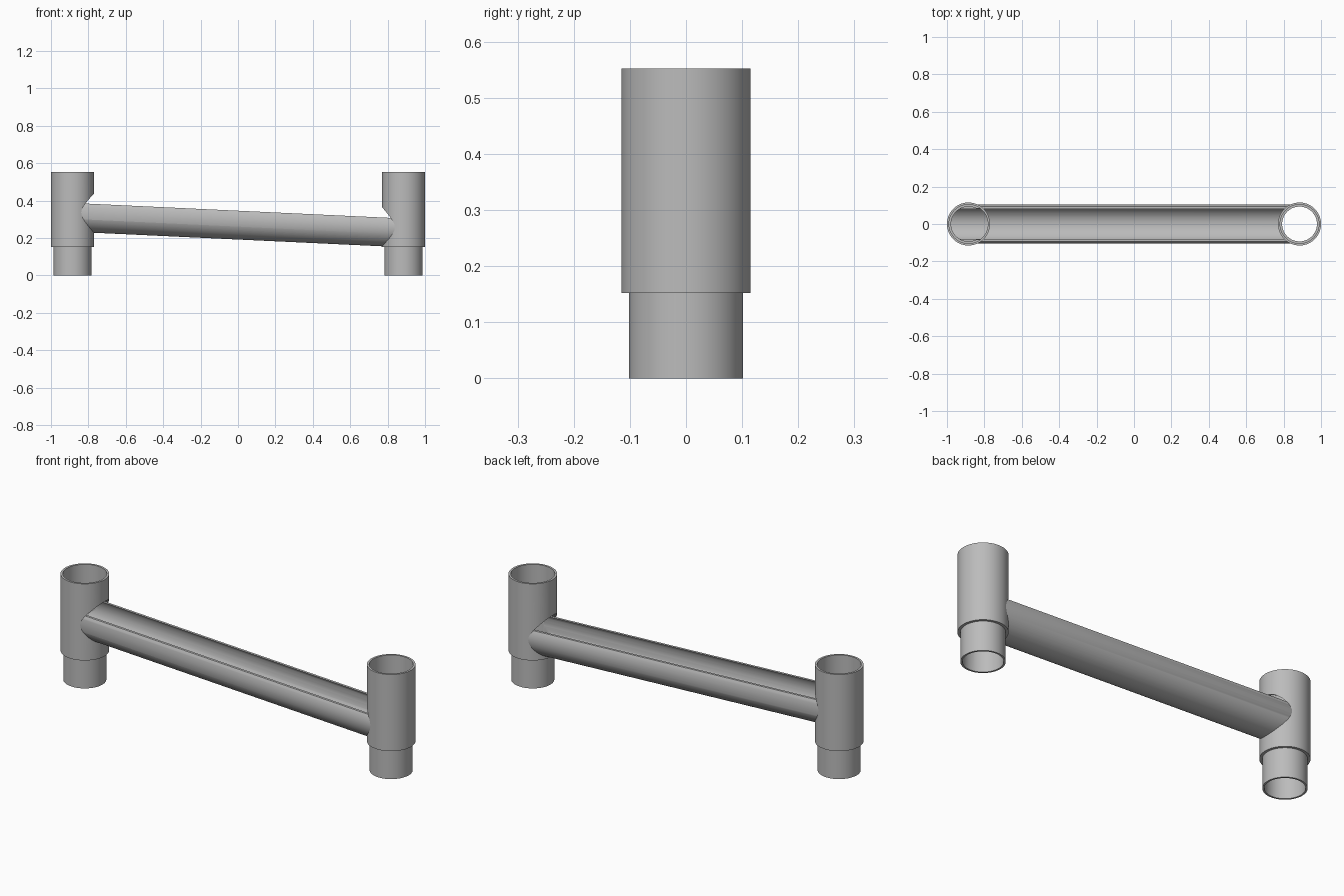
import bpy, bmesh, math
from mathutils import Vector

cube = bpy.data.objects.get("Cube")
if cube:
    bpy.data.objects.remove(cube, do_unlink=True)

POST_X = 0.885      # post centres
BORE = 0.093        # drop hole radius
TUBE = 0.105        # channel outer radius
SLOPE = -0.047      # fall of the channel per unit of x
AXIS_Z = 0.297      # channel axis height at x = 0
SEGS = 96

grey = bpy.data.materials.new("plain grey")
grey.use_nodes = True
colour = (0.5, 0.5, 0.5, 1)
grey.diffuse_color = colour
grey.node_tree.nodes["Principled BSDF"].inputs["Base Color"].default_value = colour


def make_object(name, bm, helper=False):
    bmesh.ops.recalc_face_normals(bm, faces=bm.faces)
    mesh = bpy.data.meshes.new(name)
    bm.to_mesh(mesh)
    bm.free()
    mesh.materials.append(grey)
    ob = bpy.data.objects.new(name, mesh)
    bpy.context.collection.objects.link(ob)
    if helper:
        ob.hide_render = True
        ob.hide_viewport = True
    return ob


def prism(name, points, direction, helper=False):
    """Extrude a closed outline along a direction."""
    bm = bmesh.new()
    face = bm.faces.new([bm.verts.new(p) for p in points])
    moved = bmesh.ops.extrude_face_region(bm, geom=[face], use_keep_orig=True)
    verts = [v for v in moved["geom"] if isinstance(v, bmesh.types.BMVert)]
    bmesh.ops.translate(bm, verts=verts, vec=direction)
    return make_object(name, bm, helper)


def lathe(name, x, profile):
    """Closed radius/height profile turned about a vertical axis."""
    bm = bmesh.new()
    rings = []
    for i in range(SEGS):
        a = math.tau * i / SEGS
        rings.append([bm.verts.new((x + r * math.cos(a), r * math.sin(a), z))
                      for r, z in profile])
    n = len(profile)
    for i in range(SEGS):
        a, b = rings[i], rings[(i + 1) % SEGS]
        for j in range(n):
            k = (j + 1) % n
            bm.faces.new((a[j], b[j], b[k], a[k]))
    return make_object(name, bm)


def arc(radius, start, end, steps, x):
    """Points of an arc in the y-z plane about the sloping channel axis."""
    out = []
    for i in range(steps):
        a = start + (end - start) * i / (steps - 1)
        out.append(Vector((x, radius * math.sin(a),
                           AXIS_Z + SLOPE * x - radius * math.cos(a))))
    return out


def boolean(ob, cutter, operation="DIFFERENCE"):
    mod = ob.modifiers.new(cutter.name, "BOOLEAN")
    mod.object = cutter
    mod.operation = operation
    mod.solver = "EXACT"


def smooth(ob):
    bpy.ops.object.select_all(action="DESELECT")
    ob.select_set(True)
    bpy.context.view_layer.objects.active = ob
    for mod in list(ob.modifiers):
        bpy.ops.object.modifier_apply(modifier=mod.name)
    bpy.ops.object.shade_smooth_by_angle(angle=math.radians(30))


def along(length):
    return Vector((length, 0, SLOPE * length))


# Posts: socket above, narrower spigot below, open right through
post_profile = [(BORE, 0), (0.102, 0), (0.102, 0.152), (0.115, 0.152),
                (0.115, 0.552), (0.104, 0.552), (0.104, 0.4), (BORE, 0.4)]
posts = [lathe("upper_post", -POST_X, post_profile),
         lathe("lower_post", POST_X, post_profile)]

# Round opening in the inner wall of each post
circle = arc(TUBE - 0.001, 0, math.tau, SEGS + 1, -POST_X)[:-1]
opening = prism("opening_cutter", circle, along(2 * POST_X), True)
for post in posts:
    boolean(post, opening)

# Sloping channel, open along the top
lip = 0.049


def lip_angle(radius):
    return math.pi - math.acos(lip / radius)


outer, inner = lip_angle(TUBE), lip_angle(0.094)
section = (arc(TUBE, -outer, outer, 65, -1.05)
           + arc(0.094, inner, -inner, 65, -1.05))
channel = prism("channel", section, along(1.05 + POST_X))

# Rounded end fits the upper post; the far end is cut by the lower drop hole
plan = [Vector((POST_X, -0.11, 0)), Vector((POST_X, 0.11, 0))]
for i in range(49):
    a = math.pi / 2 + math.pi * i / 48
    plan.append(Vector((-POST_X + 0.11 * math.cos(a), 0.11 * math.sin(a), 0)))
boolean(channel, prism("channel_limit", plan, Vector((0, 0, 1)), True), "INTERSECT")
hole = [Vector((POST_X + BORE * math.cos(math.tau * i / SEGS),
                BORE * math.sin(math.tau * i / SEGS), -0.1)) for i in range(SEGS)]
boolean(channel, prism("drop_hole_cutter", hole, Vector((0, 0, 1)), True))

for ob in posts + [channel]:
    smooth(ob)
for ob in list(bpy.context.collection.objects):
    if ob.name in ("opening_cutter", "channel_limit", "drop_hole_cutter"):
        bpy.data.objects.remove(ob, do_unlink=True)
